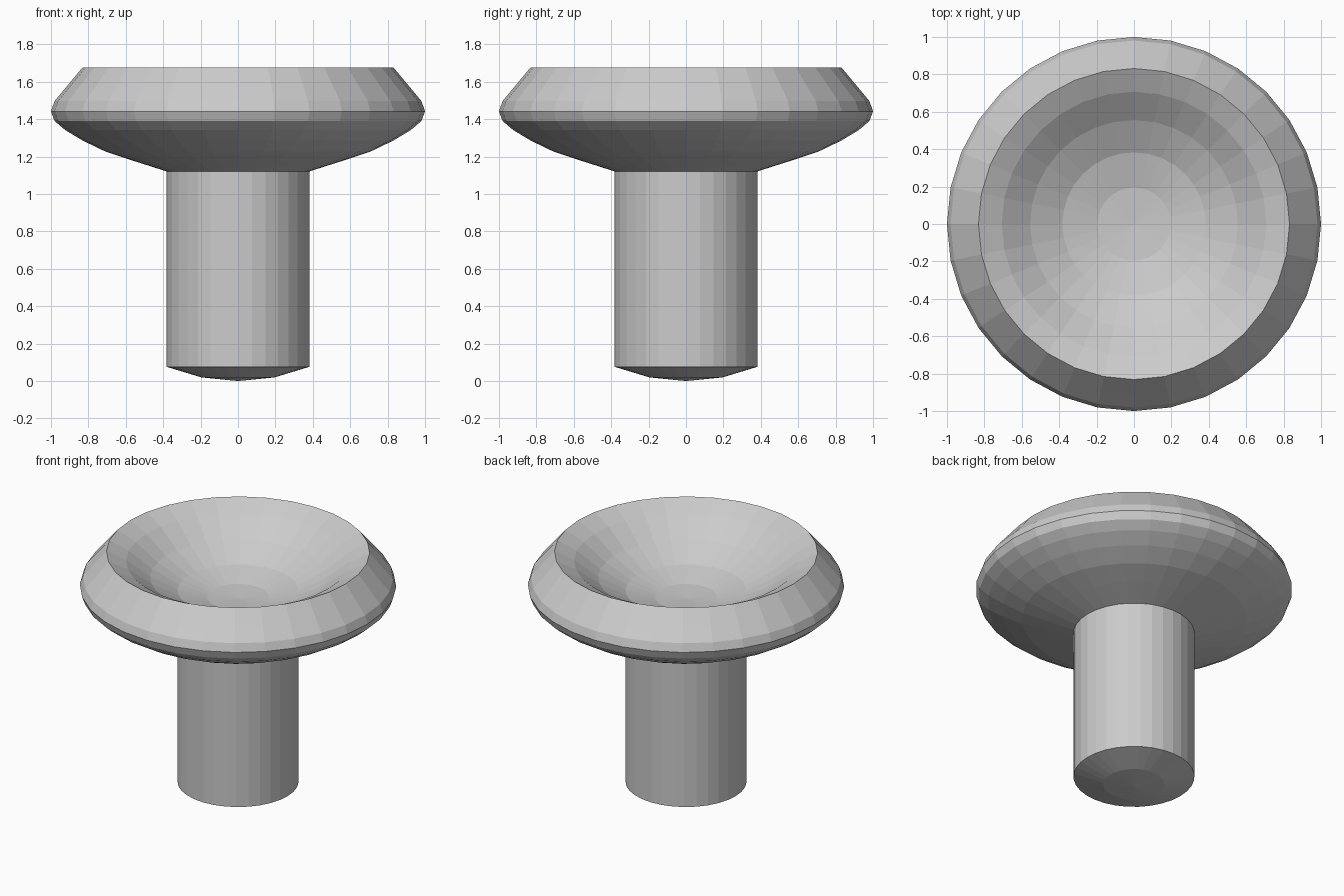
import bpy
import bmesh
from math import radians, sin, cos, tau

SIDES = 32

if "Cube" in bpy.data.objects:
    bpy.data.objects.remove(bpy.data.objects["Cube"], do_unlink=True)

# Plain grey finish
grey = bpy.data.materials.new("plain grey")
grey.use_nodes = True
grey.diffuse_color = (0.6, 0.6, 0.6, 1)
grey.node_tree.nodes["Principled BSDF"].inputs["Base Color"].default_value = (0.6, 0.6, 0.6, 1)


def ring_radius(i):
    """Radius of the i-th latitude ring of a 16-ring unit sphere."""
    return sin(radians(11.25 * i))


def lathe(name, profile):
    """Revolve (radius, height) points about z, closing ends on the axis."""
    bm = bmesh.new()
    rings = []
    for r, z in profile:
        count = SIDES if r > 1e-5 else 1
        rings.append([bm.verts.new((r * cos(tau * k / SIDES), r * sin(tau * k / SIDES), z))
                      for k in range(count)])
    for low, high in zip(rings, rings[1:]):
        for k in range(SIDES):
            n = (k + 1) % SIDES
            if len(low) == 1:
                bm.faces.new((low[0], high[n], high[k]))
            elif len(high) == 1:
                bm.faces.new((low[k], low[n], high[0]))
            else:
                bm.faces.new((low[k], low[n], high[n], high[k]))
    bmesh.ops.recalc_face_normals(bm, faces=bm.faces)
    mesh = bpy.data.meshes.new(name)
    bm.to_mesh(mesh)
    bm.free()
    mesh.materials.append(grey)
    obj = bpy.data.objects.new(name, mesh)
    bpy.context.collection.objects.link(obj)
    return obj


# Stem with a shallow domed foot, then the flaring underside of the head
stem = [(ring_radius(i), 1 - cos(radians(11.25 * i))) for i in range(3)]
underside = list(zip(map(ring_radius, range(2, 9)),
                     (1.121, 1.176, 1.226, 1.286, 1.342, 1.39, 1.442)))

# Sloped outer rim and the hollow bowl inside it
rim = list(zip(map(ring_radius, (7, 6, 5)), (1.497, 1.565, 1.676)))
bowl = list(zip(map(ring_radius, (4, 3, 2, 1, 0)), (1.614, 1.501, 1.411, 1.363, 1.351)))

lathe("dished_pedestal", stem + underside + rim + bowl)
